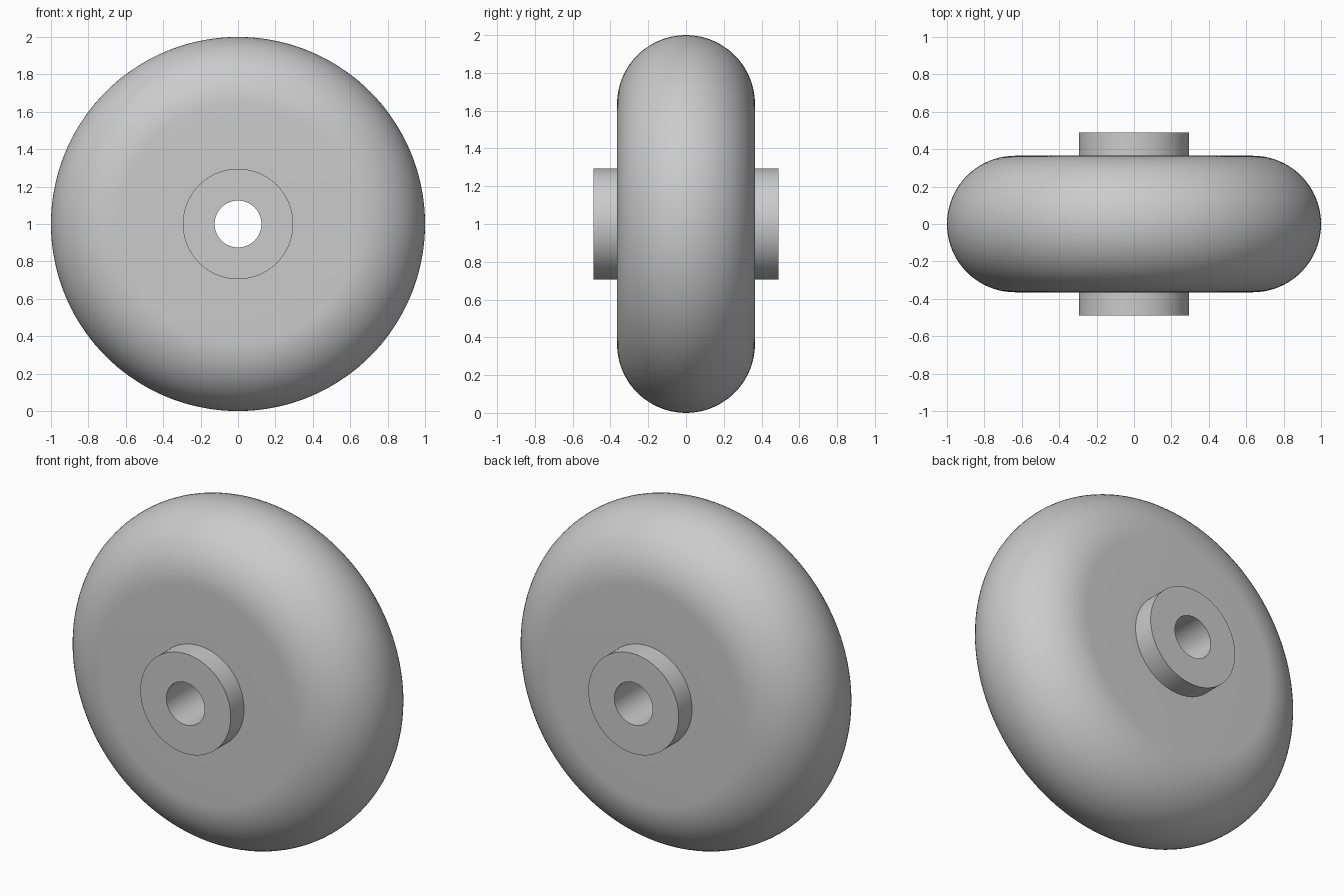
import bpy, bmesh
from math import sin, cos, pi, radians

cube = bpy.data.objects.get("Cube")
if cube:
    bpy.data.objects.remove(cube, do_unlink=True)

SEGMENTS = 144
ARC_STEPS = 40
OUTER, HALF_WIDTH = 1.0, 0.365
HUB_RADIUS, HUB_HALF, BORE_RADIUS = 0.295, 0.49, 0.125

# Plain grey material
grey = bpy.data.materials.new("plain_grey")
grey.use_nodes = True
colour = (0.6, 0.6, 0.6, 1)
grey.diffuse_color = colour
grey.node_tree.nodes["Principled BSDF"].inputs["Base Color"].default_value = colour


def lathe(name, profile, material):
    """Spin a closed (radius, y) profile around the y axle at wheel-centre height."""
    bm = bmesh.new()
    rings = []
    for i in range(SEGMENTS):
        a = 2 * pi * i / SEGMENTS
        rings.append([bm.verts.new((r * cos(a), y, r * sin(a))) for r, y in profile])
    n = len(profile)
    for i, ring in enumerate(rings):
        following = rings[(i + 1) % SEGMENTS]
        for j in range(n):
            k = (j + 1) % n
            bm.faces.new((ring[j], ring[k], following[k], following[j]))
    bmesh.ops.recalc_face_normals(bm, faces=bm.faces)
    mesh = bpy.data.meshes.new(name)
    bm.to_mesh(mesh)
    bm.free()
    mesh.materials.append(material)
    obj = bpy.data.objects.new(name, mesh)
    obj.location.z = OUTER
    bpy.context.collection.objects.link(obj)
    bpy.ops.object.select_all(action='DESELECT')
    obj.select_set(True)
    bpy.context.view_layer.objects.active = obj
    bpy.ops.object.shade_smooth_by_angle(angle=radians(30))
    return obj


# Half-round rim, from the front face over the tread to the back face
rim = []
for i in range(ARC_STEPS + 1):
    t = -pi / 2 + pi * i / ARC_STEPS
    rim.append((OUTER - HALF_WIDTH + HALF_WIDTH * cos(t), HALF_WIDTH * sin(t)))

# Bored hub ends and flat side discs join the rim into one solid wheel
front_hub = [(BORE_RADIUS, -HUB_HALF), (HUB_RADIUS, -HUB_HALF), (HUB_RADIUS, -HALF_WIDTH)]
back_hub = [(r, -y) for r, y in reversed(front_hub)]
lathe("wheel_with_hub", front_hub + rim + back_hub, grey)
